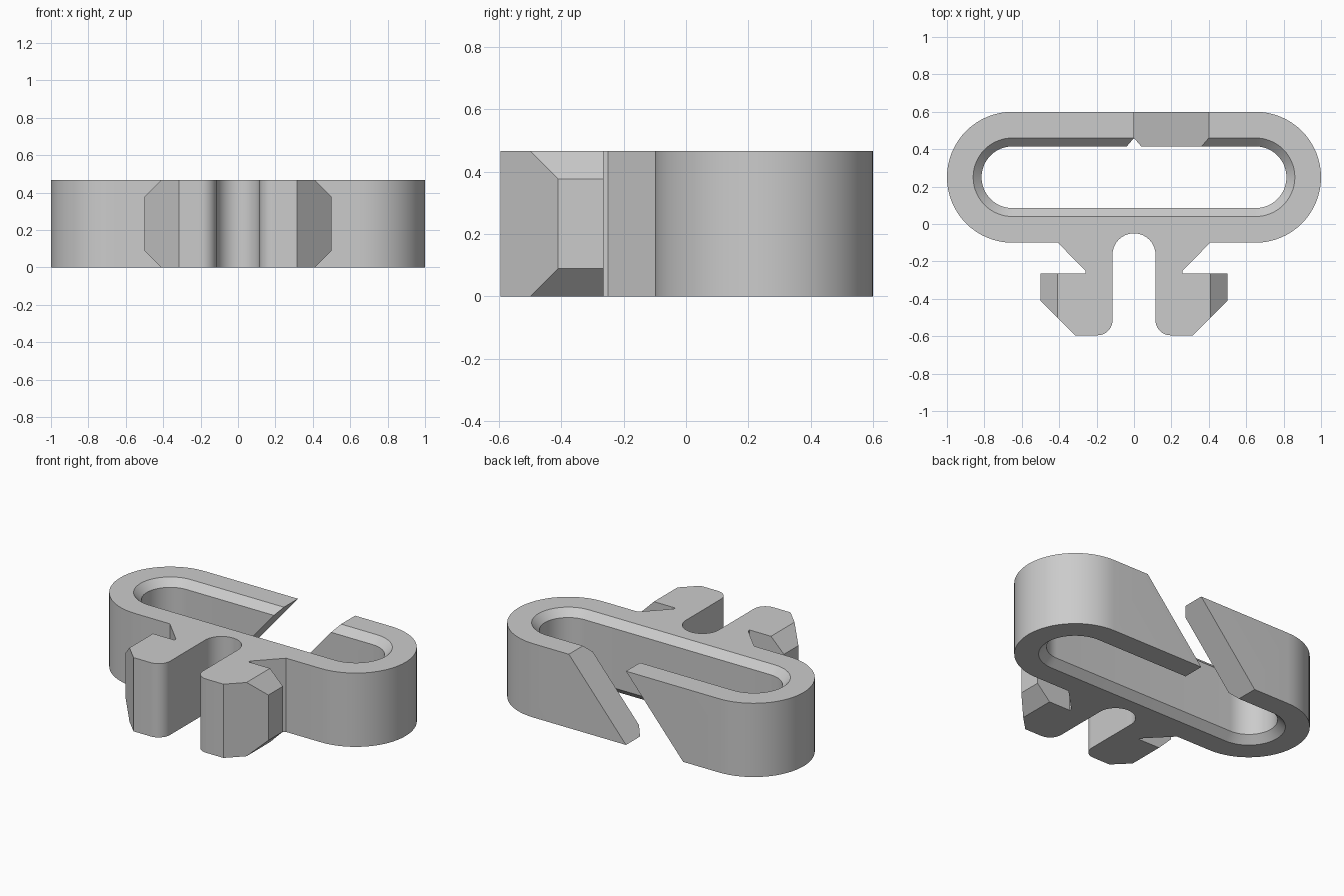
import bpy, bmesh, math
from mathutils import Vector

H = 0.467            # overall height
LOOP_Y = 0.25        # centre line of the loop
END_X = 0.65         # centres of the rounded ends
CHAMFER = 0.045

cube = bpy.data.objects.get("Cube")
if cube:
    bpy.data.objects.remove(cube, do_unlink=True)

grey = bpy.data.materials.new("plain_grey")
grey.use_nodes = True
colour = (0.6, 0.6, 0.6, 1)
grey.diffuse_color = colour
grey.node_tree.nodes["Principled BSDF"].inputs["Base Color"].default_value = colour


def arc(cx, cy, r, start, end, steps):
    angles = [math.radians(start + (end - start) * i / steps) for i in range(steps + 1)]
    return [(cx + r * math.cos(a), cy + r * math.sin(a)) for a in angles]


def stadium(r):
    return arc(END_X, LOOP_Y, r, -90, 90, 32) + arc(-END_X, LOOP_Y, r, 90, 270, 32)


def loft(name, rings):
    """Join matching rings of 3D points into a closed solid."""
    bm = bmesh.new()
    loops = [[bm.verts.new(p) for p in ring] for ring in rings]
    n = len(loops[0])
    for low, high in zip(loops, loops[1:]):
        for i in range(n):
            j = (i + 1) % n
            bm.faces.new((low[i], low[j], high[j], high[i]))
    bm.faces.new(loops[0][::-1])
    bm.faces.new(loops[-1])
    bmesh.ops.recalc_face_normals(bm, faces=bm.faces)
    mesh = bpy.data.meshes.new(name)
    bm.to_mesh(mesh)
    bm.free()
    mesh.materials.append(grey)
    obj = bpy.data.objects.new(name, mesh)
    bpy.context.collection.objects.link(obj)
    return obj


def side_prism(name, profile, y0, y1):
    """Extrude an x-z profile along y."""
    return loft(name, [[Vector((x, y, z)) for x, z in profile] for y in (y0, y1)])


# Clip body: half outline from the slot round to the back, then mirrored
half = arc(0, -0.165, 0.115, 90, 0, 16)                 # slot between the legs
half += arc(0.195, -0.515, 0.08, 180, 270, 10)          # rounded inner toe
half += [(0.315, -0.595), (0.5, -0.41), (0.5, -0.265),  # barb
         (0.26, -0.265), (0.26, -0.25), (0.407, -0.1)]  # neck and gusset
half += arc(END_X, LOOP_Y, 0.35, -90, 90, 32)           # rounded loop end
outline = half + [(-x, y) for x, y in reversed(half[1:])]
body = loft("clip_body", [[(x, y, z) for x, y in outline] for z in (0, H)])

# Strap opening with chamfered rims
over = 0.05
inner = 0.165
wide = inner + CHAMFER + over
levels = [(-over, wide), (CHAMFER, inner), (H - CHAMFER, inner), (H + over, wide)]
cutters = [loft("opening_cutter", [[(x, y, z) for x, y in stadium(r)] for z, r in levels])]

# Diagonal slit through the back wall
slope = 0.4 / H
z0, z1 = -0.1, H + 0.1
slit = [(slope * z0 - 0.4, z0), (slope * z0, z0), (slope * z1, z1), (slope * z1 - 0.4, z1)]
cutters.append(side_prism("slit_cutter", slit, 0.3, 0.75))

# Bevelled outer corners of both barbs, top and bottom
for side in (-1, 1):
    for top in (True, False):
        wedge = [(0.31, -0.1), (0.61, -0.1), (0.61, 0.2)]
        profile = [(side * x, H - z if top else z) for x, z in wedge]
        cutters.append(side_prism("barb_cutter", profile, -0.75, -0.2))

bpy.context.view_layer.objects.active = body
for cutter in cutters:
    cutter.hide_render = True
    mod = body.modifiers.new("cut", 'BOOLEAN')
    mod.operation = 'DIFFERENCE'
    mod.solver = 'EXACT'
    mod.object = cutter
    bpy.ops.object.modifier_apply(modifier=mod.name)
    bpy.data.objects.remove(cutter, do_unlink=True)

# Smooth rounded walls, crisp edges
bpy.ops.object.select_all(action='DESELECT')
body.select_set(True)
bpy.ops.object.shade_smooth_by_angle(angle=math.radians(30))
